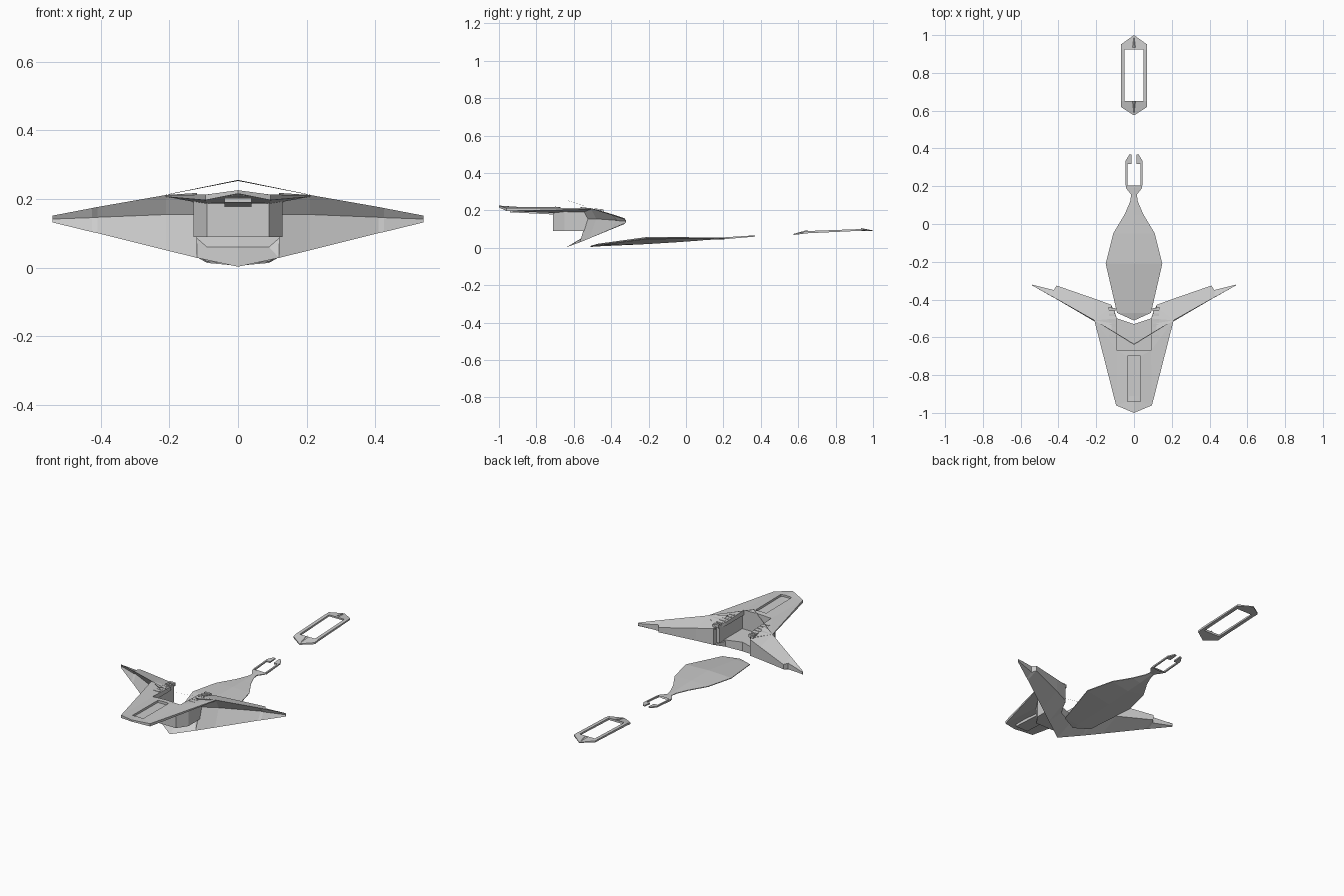
import bpy, bmesh


def build(name, verts, faces, mirror=True):
    """Make a flat-shaded part from a half shape, mirrored across x = 0."""
    me = bpy.data.meshes.new(name)
    me.from_pydata(verts, [], faces)
    bm = bmesh.new()
    bm.from_mesh(me)
    bmesh.ops.recalc_face_normals(bm, faces=bm.faces)
    bm.to_mesh(me)
    bm.free()
    ob = bpy.data.objects.new(name, me)
    bpy.context.collection.objects.link(ob)
    if mirror:
        ob.modifiers.new("mirror", 'MIRROR').merge_threshold = 0.0005
    return ob


def prism(name, outline, bottom, top):
    """Extrude a top-view outline; skip the side wall lying on the mirror line."""
    n = len(outline)
    verts = [(x, y, f(y)) for f in (bottom, top) for x, y in outline]
    faces = [tuple(range(n)), tuple(range(n, 2 * n))]
    for i in range(n):
        j = (i + 1) % n
        if outline[i][0] > 0 or outline[j][0] > 0:
            faces.append((i, j, n + j, n + i))
    return build(name, verts, faces)


def loft(name, sections, caps=True, closed=True):
    """Join equal-length cross-sections into a skin."""
    n = len(sections[0])
    verts = [p for s in sections for p in s]
    faces = []
    for k in range(len(sections) - 1):
        for i in range(n if closed else n - 1):
            j = (i + 1) % n
            faces.append((k * n + i, k * n + j, (k + 1) * n + j, (k + 1) * n + i))
    if caps:
        faces += [tuple(range(n)), tuple(range(len(verts) - n, len(verts)))]
    return build(name, verts, faces)


def ramp(*pts):
    """Piecewise linear height along y."""
    def f(y):
        for (a, za), (b, zb) in zip(pts, pts[1:]):
            if y <= b:
                return za + (zb - za) * (y - a) / (b - a)
        return pts[-1][1]
    return f


def flat(z):
    return lambda y: z


# Swept wings: (y, z) of upper lip, recessed waist, lower lip, rear low, rear high
wing = [
    (0.12, [(-.565, .218), (-.53, .155), (-.568, .029), (-.428, .093), (-.428, .19)]),
    (0.21, [(-.51, .212), (-.48, .155), (-.515, .051), (-.395, .106), (-.395, .18)]),
    (0.41, [(-.397, .177), (-.372, .147), (-.398, .101), (-.328, .128), (-.326, .157)]),
    (0.425, [(-.389, .174), (-.37, .146), (-.39, .104), (-.35, .124), (-.35, .16)]),
    (0.54, [(-.325, .152), (-.324, .142), (-.325, .132), (-.321, .136), (-.321, .148)]),
]
loft("wing", [[(x, y, z) for y, z in pts] for x, pts in wing])

# Prow deck with long sunken slot; underside slopes up to the tip
deck = [
    (0, -1, .226), (.095, -.96, .213), (0, -.94, .222), (.035, -.94, .220),
    (.035, -.70, .218), (0, -.70, .220), (.09, -.67, .214), (0, -.67, .218),
    (.21, -.51, .212), (.12, -.44, .195), (.09, -.50, .208),
    (0, -.94, .208), (.035, -.94, .208), (.035, -.70, .205), (0, -.70, .205),
    (0, -1, .216), (.095, -.96, .197), (.09, -.67, .185), (0, -.67, .185),
    (.21, -.51, .207), (.12, -.44, .185), (.09, -.50, .185),
]
build("prow_deck", deck, [
    (0, 1, 3, 2), (1, 6, 4, 3), (6, 7, 5, 4), (1, 8, 6), (6, 8, 10), (8, 9, 10),
    (2, 3, 12, 11), (3, 4, 13, 12), (4, 5, 14, 13), (11, 12, 13, 14),
    (15, 16, 17, 18), (16, 19, 17), (17, 19, 21), (19, 20, 21),
    (0, 1, 16, 15), (1, 8, 19, 16), (8, 9, 20, 19), (9, 10, 21, 20),
    (10, 6, 17, 21), (6, 7, 18, 17)])
# Shallow trough under the slot
prism("slot_trough", [(0, -.94), (.04, -.94), (.04, -.70), (0, -.70)],
      ramp((-.94, .190), (-.70, .178)), flat(.203))

# Centre pod: front and side walls round an open rear bay, then the bay floor
prism("pod_walls", [(0, -.71), (.09, -.71), (.13, -.65), (.13, -.455), (.10, -.455),
                    (.10, -.67), (0, -.67)], flat(.098),
      ramp((-.71, .187), (-.65, .205), (-.40, .198)))
prism("bay_floor", [(0, -.71), (.09, -.71), (.13, -.65), (.13, -.48), (.09, -.50), (0, -.53)],
      flat(.09), flat(.102))

# Lower keel that joins the two wings
build("keel", [
    (0, -.64, .003), (.12, -.568, .029), (.12, -.428, .093), (.09, -.50, .062), (0, -.53, .048),
    (0, -.545, .06), (.09, -.535, .06), (0, -.54, .095), (.13, -.525, .095), (.09, -.50, .095),
    (0, -.53, .095)], [
    (0, 1, 3, 4), (1, 2, 3), (0, 1, 6, 5), (5, 6, 8, 7), (1, 8, 6), (1, 2, 8),
    (2, 9, 8), (2, 3, 9), (3, 4, 10, 9), (7, 8, 9, 10)])

# Thin sliver continuing the upper wing edges to a peak
build("upper_edge_strip", [(0, -.64, .256), (0, -.634, .253), (.21, -.506, .212), (.21, -.51, .213)],
      [(0, 1, 2, 3)])

# Small teeth along the rim of the bay
for i in range(6):
    y = -.60 + i * .028
    prism(f"rim_tooth_{i + 1}", [(.098, y), (.133, y), (.133, y + .014), (.098, y + .014)],
          flat(.190), flat(.214 - i * .001))
# Small upright hooks at the rear of the rim
prism("rim_hook", [(.115, -.44), (.135, -.44), (.135, -.47), (.128, -.45)], flat(.18), flat(.206))

# Leaf-shaped neck plate: y, half width, top, edge, keel height
neck = [(-.51, .002, .011, .010, .005), (-.47, .09, .022, .018, .008), (-.21, .15, .058, .052, .020),
        (-.05, .11, .058, .053, .030), (.05, .05, .056, .053, .037), (.12, .02, .055, .053, .043),
        (.155, .015, .055, .053, .044), (.19, .042, .056, .054, .045), (.205, .044, .056, .054, .045)]
loft("neck_plate", [[(0, y, t), (w, y, e), (w, y, e - .004), (0, y, b)] for y, w, t, e, b in neck],
     caps=False, closed=False)
# Open fork at the end of the neck
prism("neck_fork", [(.035, .205), (.044, .205), (.044, .335), (.025, .368), (.012, .368),
                    (.012, .318), (.035, .318)],
      ramp((.20, .046), (.37, .060)), ramp((.20, .056), (.37, .067)))

# Separate rear frame: pointed ends with two side rails
frame_top = ramp((.57, .074), (.65, .090), (.95, .101), (1.0, .093))
frame_low = ramp((.57, .068), (.65, .078), (.95, .092), (1.0, .089))
prism("frame_front", [(0, .575), (.07, .62), (.07, .65), (0, .65)], frame_low, frame_top)
prism("frame_rail", [(.05, .65), (.07, .65), (.07, .925), (.05, .925)], frame_low, frame_top)
prism("frame_back", [(0, .925), (.07, .925), (.07, .95), (0, 1.0)], frame_low, frame_top)
# Narrow spines on both frame ends
for name, tip, base in (("front_spine", .58, .65), ("back_spine", .995, .935)):
    build(name, [(0, tip, frame_top(tip)), (0, base, frame_top(base) + .006),
                 (.008, base, frame_top(base))], [(0, 1, 2)])
